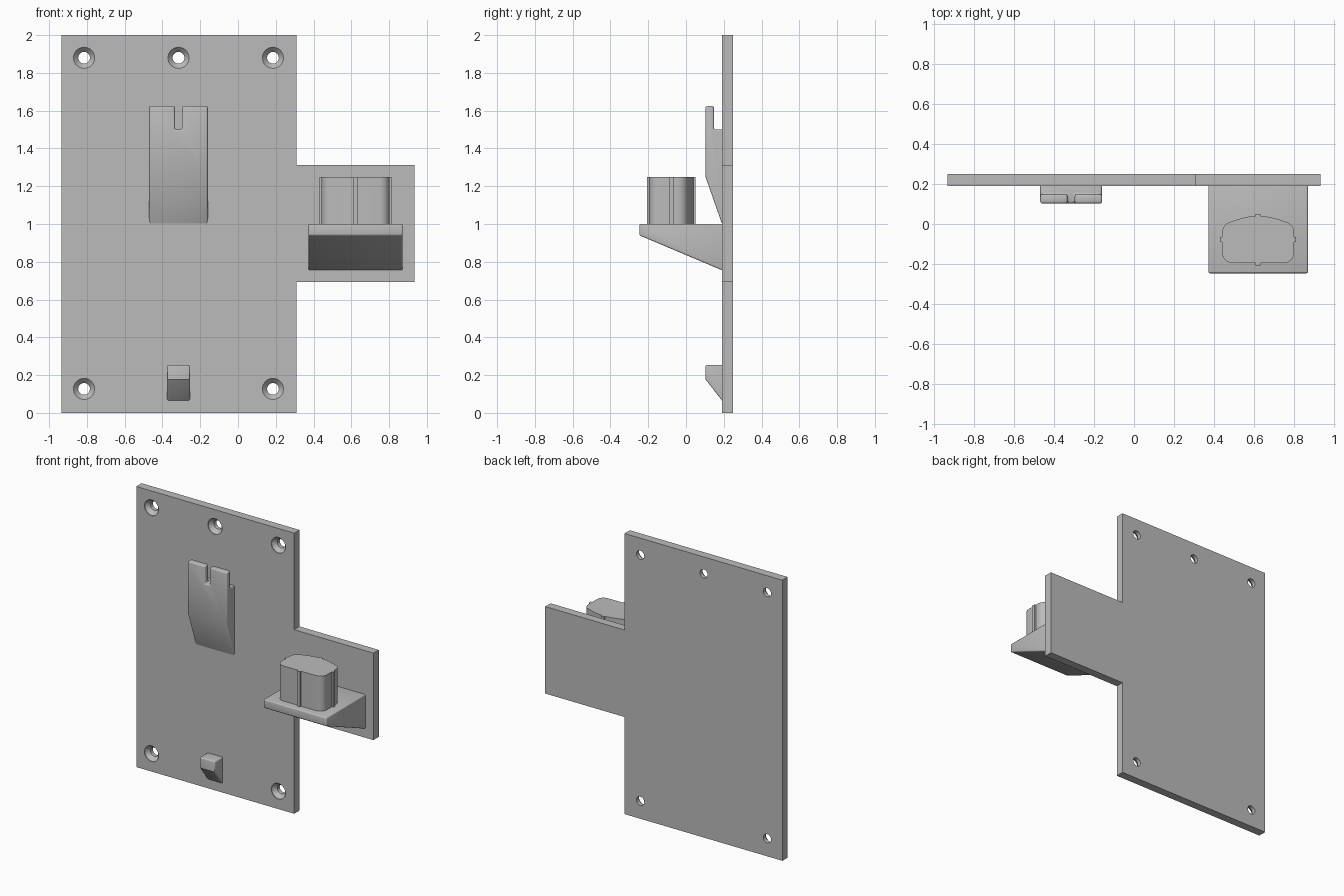
import bpy, bmesh
from math import sin, cos, pi, radians
from mathutils import Vector

if "Cube" in bpy.data.objects:
    bpy.data.objects.remove(bpy.data.objects["Cube"], do_unlink=True)

GREY = (0.5, 0.5, 0.5, 1)
grey = bpy.data.materials.new("plain grey plastic")
grey.use_nodes = True
grey.diffuse_color = GREY
grey.node_tree.nodes["Principled BSDF"].inputs["Base Color"].default_value = GREY


def prism(name, outline, axis, lo, hi):
    """Extrude a 2D outline along one axis (0=x, 1=y, 2=z) from lo to hi."""
    def place(p, d):
        co = list(p)
        co.insert(axis, d)
        return co
    bm = bmesh.new()
    face = bm.faces.new([bm.verts.new(place(p, lo)) for p in outline])
    new = bmesh.ops.extrude_face_region(bm, geom=[face])["geom"]
    shift = Vector((0, 0, 0))
    shift[axis] = hi - lo
    bmesh.ops.translate(bm, vec=shift, verts=[g for g in new if isinstance(g, bmesh.types.BMVert)])
    return finish(name, bm)


def finish(name, bm):
    bmesh.ops.recalc_face_normals(bm, faces=bm.faces)
    mesh = bpy.data.meshes.new(name)
    bm.to_mesh(mesh)
    bm.free()
    mesh.materials.append(grey)
    obj = bpy.data.objects.new(name, mesh)
    bpy.context.collection.objects.link(obj)
    return obj


def activate(obj):
    bpy.ops.object.select_all(action="DESELECT")
    obj.select_set(True)
    bpy.context.view_layer.objects.active = obj


def cut(obj, cutter):
    activate(obj)
    mod = obj.modifiers.new("cut", "BOOLEAN")
    mod.operation = "DIFFERENCE"
    mod.solver = "EXACT"
    mod.object = cutter
    bpy.ops.object.modifier_apply(modifier=mod.name)
    bpy.data.objects.remove(cutter, do_unlink=True)


def soften(obj, width=0):
    activate(obj)
    if width:
        mod = obj.modifiers.new("soft edges", "BEVEL")
        mod.width = width
        mod.segments = 3
        mod.limit_method = "ANGLE"
        mod.angle_limit = radians(40)
        bpy.ops.object.modifier_apply(modifier=mod.name)
    bpy.ops.object.shade_smooth_by_angle(angle=radians(30))


def screw_cutter(x, z):
    """Countersunk screw hole, revolved around y."""
    bm = bmesh.new()
    rings = []
    for y, r in ((0.18, 0.056), (0.195, 0.056), (0.222, 0.031), (0.27, 0.031)):
        rings.append([bm.verts.new((x + r * cos(a * pi / 16), y, z + r * sin(a * pi / 16)))
                      for a in range(32)])
    for a, b in zip(rings, rings[1:]):
        for i in range(32):
            j = (i + 1) % 32
            bm.faces.new((a[i], a[j], b[j], b[i]))
    bm.faces.new(rings[0])
    bm.faces.new(rings[-1])
    return finish("screw_cutter", bm)


# Back plate with side wing and screw holes
FRONT, BACK = 0.19, 0.25
plate = prism("back_plate", [(-0.935, 0), (0.31, 0), (0.31, 0.692), (0.935, 0.692),
                             (0.935, 1.312), (0.31, 1.312), (0.31, 2), (-0.935, 2)], 1, FRONT, BACK)
for x, z in ((-0.815, 1.88), (-0.315, 1.88), (0.185, 1.88), (-0.815, 0.127), (0.185, 0.127)):
    cut(plate, screw_cutter(x, z))
soften(plate)

# Upper hook with a slot in its lip
hook = prism("upper_hook", [(0.21, 0.945), (0.103, 1.25), (0.103, 1.625), (0.148, 1.625),
                            (0.148, 1.5), (0.21, 1.5)], 0, -0.47, -0.16)
cut(hook, prism("slot_cutter", [(0.05, 1.5), (0.165, 1.5), (0.165, 1.7), (0.05, 1.7)],
                0, -0.334, -0.297))
soften(hook, 0.01)

# Lower support tab
tab = prism("lower_tab", [(0.21, 0.04), (0.103, 0.178), (0.103, 0.253), (0.21, 0.253)],
            0, -0.376, -0.254)
soften(tab, 0.008)

# Wedge shelf on the wing
shelf = prism("wedge_shelf", [(0.21, 0.747), (-0.247, 0.94), (-0.247, 1.0), (0.21, 1.0)],
              0, 0.373, 0.872)
soften(shelf, 0.008)

# Plug post: half outline about its centre line, then mirrored
CX = 0.622
half = [(0.012, -0.207), (0.012, -0.195)]
half += [(0.13 + 0.05 * sin(a), -0.145 - 0.05 * cos(a)) for a in (i * pi / 12 for i in range(7))]
half += [(0.18, -0.09), (0.191, -0.09), (0.191, -0.066), (0.18, -0.066)]
half += [(0.12 + 0.06 * cos(a), -0.042 + 0.056 * sin(a)) for a in (i * pi / 15 for i in range(6))]
half += [(0.11, 0.021), (0.075, 0.031), (0.04, 0.038), (0.012, 0.041), (0.012, 0.05)]
outline = [(CX + x, y) for x, y in half] + [(CX - x, y) for x, y in reversed(half)]
post = prism("plug_post", outline, 2, 0.98, 1.25)
soften(post)
